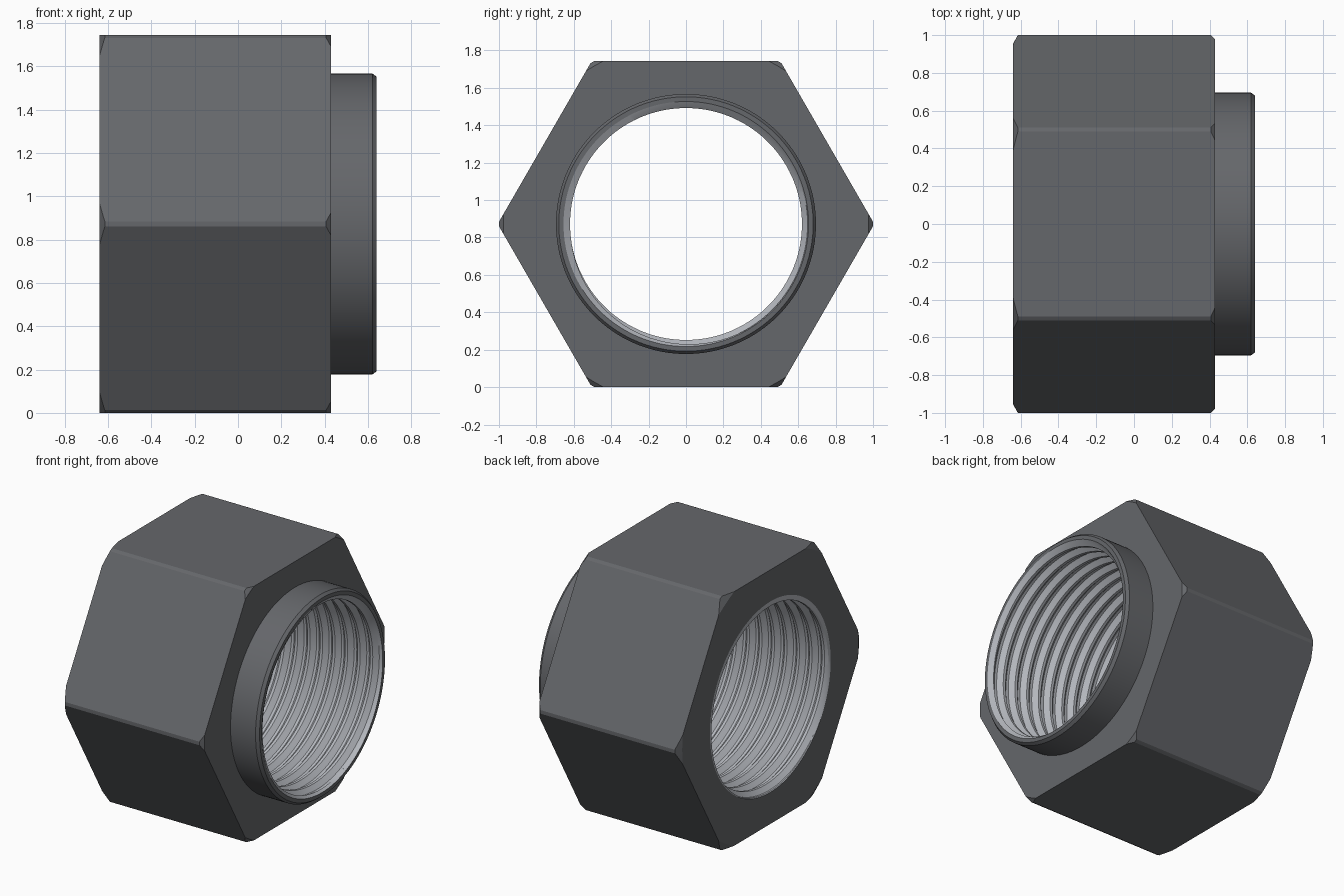
import bpy, bmesh
from math import sin, cos, pi, floor

if "Cube" in bpy.data.objects:
    bpy.data.objects.remove(bpy.data.objects["Cube"])

CZ = 0.872            # axis height, also the distance from axis to each flat
SEG = 144
BORE = 0.655
CREST, ROOT, PITCH = 0.62, 0.65, 0.095


def material(name, value):
    m = bpy.data.materials.new(name)
    m.diffuse_color = (value, value * 1.04, value * 1.12, 1)
    m.use_nodes = True
    m.node_tree.nodes["Principled BSDF"].inputs["Base Color"].default_value = m.diffuse_color
    return m


def make(name, bm, mat=None):
    me = bpy.data.meshes.new(name)
    bm.to_mesh(me)
    bm.free()
    ob = bpy.data.objects.new(name, me)
    bpy.context.collection.objects.link(ob)
    if mat:
        me.materials.append(mat)
    return ob


def smooth(ob, angle):
    bpy.ops.object.select_all(action='DESELECT')
    ob.select_set(True)
    bpy.context.view_layer.objects.active = ob
    bpy.ops.object.shade_smooth_by_angle(angle=angle)


def point(x, r, a):
    return (x, r * cos(a), CZ + r * sin(a))


def lathe(name, profile, mat=None):
    """Closed (x, radius) profile turned around the x axis."""
    bm = bmesh.new()
    rings = [[bm.verts.new(point(x, r, 2 * pi * i / SEG)) for x, r in profile]
             for i in range(SEG)]
    n = len(profile)
    for i in range(SEG):
        a, b = rings[i], rings[(i + 1) % SEG]
        for k in range(n):
            bm.faces.new((a[k], a[(k + 1) % n], b[(k + 1) % n], b[k]))
    bmesh.ops.recalc_face_normals(bm, faces=bm.faces)
    return make(name, bm, mat)


dark = material("dark_steel", 0.13)
light = material("bright_thread", 0.45)

# Hexagonal body: prism intersected with a turned, chamfered blank
bm = bmesh.new()
R = CZ / cos(pi / 6)
ends = [[bm.verts.new(point(x, R, k * pi / 3)) for k in range(6)] for x in (-0.8, 0.8)]
for e in ends:
    bm.faces.new(e)
for k in range(6):
    j = (k + 1) % 6
    bm.faces.new((ends[0][k], ends[0][j], ends[1][j], ends[1][k]))
bmesh.ops.recalc_face_normals(bm, faces=bm.faces)
body = make("hex_body", bm, dark)

blank = lathe("turned_blank_cutter",
              [(-0.64, 0.955), (-0.615, 1.0), (0.407, 1.0), (0.43, 0.977),
               (0.43, BORE), (-0.64, BORE)], dark)
mod = body.modifiers.new("chamfer", 'BOOLEAN')
mod.operation, mod.solver, mod.object = 'INTERSECT', 'EXACT', blank
bpy.context.view_layer.objects.active = body
bpy.ops.object.modifier_apply(modifier=mod.name)
bpy.data.objects.remove(blank)
smooth(body, 0.15)

# Round collar with a small outer chamfer
collar = lathe("collar", [(0.43, BORE), (0.43, 0.695), (0.62, 0.695),
                          (0.64, 0.68), (0.64, BORE)], dark)
smooth(collar, 0.5)

# Internal helical thread, flared out to the bore at both mouths
X0, X1 = -0.635, 0.62
BREAKS = [(0.0, CREST), (0.2, CREST), (0.5, ROOT), (0.7, ROOT), (1.0, CREST)]


def thread_radius(t):
    t -= floor(t)
    for (a, ra), (b, rb) in zip(BREAKS, BREAKS[1:]):
        if t <= b:
            return ra + (rb - ra) * (t - a) / (b - a)


first, last = floor(X0 / PITCH) - 2, floor(X1 / PITCH) + 2
bm = bmesh.new()
columns = []
for i in range(SEG + 1):
    a = 2 * pi * i / SEG
    turn = i / SEG
    col = [bm.verts.new(point(-0.64, BORE, a))]
    for k in range(first, last + 1):
        for t, _ in BREAKS[:-1]:
            x = min(max((k + t + turn) * PITCH, X0), X1)
            col.append(bm.verts.new(point(x, thread_radius(x / PITCH - turn), a)))
    col.append(bm.verts.new(point(0.64, BORE, a)))
    columns.append(col)
for a, b in zip(columns, columns[1:]):
    for k in range(len(a) - 1):
        bm.faces.new((a[k], b[k], b[k + 1], a[k + 1]))
bmesh.ops.remove_doubles(bm, verts=bm.verts, dist=1e-5)
bm.normal_update()
# Surface must face the axis
f = max(bm.faces, key=lambda q: q.calc_area())
c = f.calc_center_median()
if f.normal.y * c.y + f.normal.z * (c.z - CZ) > 0:
    bmesh.ops.reverse_faces(bm, faces=bm.faces)
thread = make("internal_thread", bm, light)
smooth(thread, 0.45)
